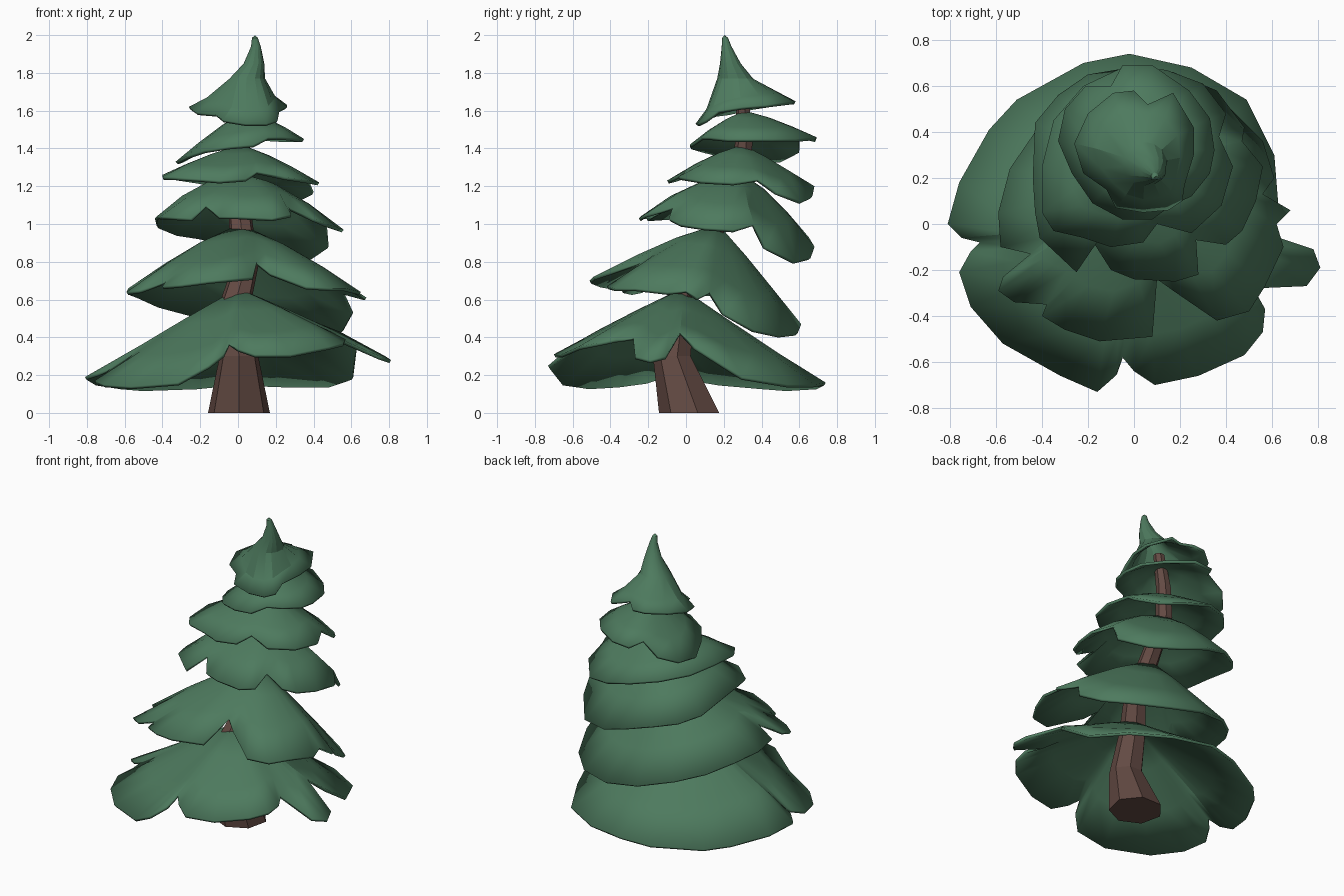
import bpy, bmesh, math
from mathutils import Vector


def material(name, rgb):
    m = bpy.data.materials.new(name)
    m.diffuse_color = (*rgb, 1)
    return m


GREEN = material("needle green", (0.075, 0.195, 0.112))
BROWN = material("bark brown", (0.125, 0.068, 0.056))


def finish(name, bm, mat):
    me = bpy.data.meshes.new(name)
    bm.to_mesh(me)
    bm.free()
    me.materials.append(mat)
    ob = bpy.data.objects.new(name, me)
    bpy.context.collection.objects.link(ob)
    return ob


def bridge(bm, lower, upper):
    n = len(lower)
    for i in range(n):
        j = (i + 1) % n
        bm.faces.new((lower[i], lower[j], upper[j], upper[i]))


def bough(name, apex, rim, bulge=0.02, stem=(), steps=(0.7, 0.38)):
    """Draped skirt: rim points counter-clockwise, softened rings, then a point.
    stem holds (x, y, z, radius) rings between the skirt and the apex."""
    bm = bmesh.new()
    apex = Vector(apex)
    pts = [Vector(p) for p in rim]
    n = len(pts)
    prev = [bm.verts.new(p) for p in pts]
    soft = pts
    base = Vector(stem[0][:3]) if stem else apex
    for t in steps:
        # inner rings even out the notches of the rim
        soft = [(soft[i - 1] + 2 * soft[i] + soft[(i + 1) % n]) / 4 for i in range(n)]
        ring = []
        for p in soft:
            q = base.lerp(p, t)
            q.z += 4 * bulge * t * (1 - t)
            ring.append(bm.verts.new(q))
        bridge(bm, prev, ring)
        prev = ring
    for x, y, z, r in stem:
        ring = []
        for p in soft:
            d = (p - base).xy.normalized() * r
            ring.append(bm.verts.new((x + d.x, y + d.y, z)))
        bridge(bm, prev, ring)
        prev = ring
    tip = bm.verts.new(apex)
    for i in range(n):
        bm.faces.new((prev[i], prev[(i + 1) % n], tip))
    ob = finish(name, bm, GREEN)
    s = ob.modifiers.new("thickness", "SOLIDIFY")
    s.thickness, s.offset = 0.018, -1
    bpy.context.view_layer.objects.active = ob
    ob.select_set(True)
    bpy.ops.object.shade_smooth_by_angle(angle=math.radians(20))
    ob.select_set(False)


# Crooked tapering trunk: x, y, z, radius
bm = bmesh.new()
prev = None
SIDES = 7
for x, y, z, r in [(0.005, 0.025, 0, 0.168), (0.005, -0.07, 0.3, 0.105),
                   (-0.015, -0.03, 0.58, 0.085), (0.04, 0.06, 0.78, 0.07),
                   (0.015, 0.16, 1.0, 0.065), (0.0, 0.29, 1.25, 0.055),
                   (0.02, 0.31, 1.45, 0.048), (0.05, 0.3, 1.68, 0.035)]:
    ring = [bm.verts.new((x + r * math.cos(a), y + r * math.sin(a), z))
            for a in (math.tau * (i + 0.25) / SIDES for i in range(SIDES))]
    if prev:
        bridge(bm, prev, ring)
    else:
        bm.faces.new(ring[::-1])
    prev = ring
bm.faces.new(prev)
finish("trunk", bm, BROWN)

# Boughs from the ground up
bough("bottom_bough", (0, -0.02, 0.66), [
    (0.54, -0.03, 0.43), (0.63, 0.05, 0.35), (0.61, 0.30, 0.19), (0.49, 0.54, 0.15),
    (0.25, 0.68, 0.15), (-0.02, 0.74, 0.16), (-0.22, 0.70, 0.14), (-0.51, 0.54, 0.13),
    (-0.63, 0.41, 0.14), (-0.76, 0.18, 0.16), (-0.81, 0.0, 0.19), (-0.75, -0.06, 0.21),
    (-0.67, -0.08, 0.24), (-0.71, -0.12, 0.2), (-0.76, -0.21, 0.17), (-0.71, -0.36, 0.15),
    (-0.57, -0.52, 0.14), (-0.32, -0.66, 0.16), (-0.16, -0.73, 0.25), (-0.08, -0.66, 0.31),
    (-0.05, -0.58, 0.37), (0.0, -0.64, 0.34), (0.09, -0.70, 0.31), (0.28, -0.66, 0.31),
    (0.48, -0.57, 0.35), (0.56, -0.47, 0.37), (0.57, -0.37, 0.39), (0.52, -0.28, 0.40),
    (0.75, -0.27, 0.30), (0.81, -0.19, 0.28), (0.78, -0.11, 0.30)], 0.01)

bough("second_bough", (0.01, 0.17, 1.0), [
    (0.56, 0.13, 0.64), (0.61, 0.2, 0.53), (0.56, 0.36, 0.44), (0.42, 0.5, 0.41),
    (0.2, 0.59, 0.42), (-0.05, 0.61, 0.47), (-0.28, 0.53, 0.53), (-0.43, 0.4, 0.57),
    (-0.54, 0.24, 0.62), (-0.59, 0.05, 0.64), (-0.58, -0.1, 0.66), (-0.45, -0.13, 0.72),
    (-0.57, -0.23, 0.65), (-0.59, -0.29, 0.64), (-0.52, -0.34, 0.65), (-0.38, -0.35, 0.7),
    (-0.40, -0.40, 0.67), (-0.30, -0.46, 0.68), (-0.15, -0.51, 0.70), (0.08, -0.49, 0.72),
    (0.1, -0.24, 0.80), (0.17, -0.29, 0.74), (0.36, -0.42, 0.67), (0.5, -0.38, 0.66),
    (0.57, -0.27, 0.66), (0.65, -0.1, 0.64), (0.62, 0.0, 0.65), (0.68, 0.06, 0.61)], 0.03)

bough("third_bough", (0.01, 0.29, 1.27), [
    (0.56, 0.25, 0.97), (0.47, 0.36, 1.0), (0.48, 0.42, 0.88), (0.36, 0.58, 0.80),
    (0.17, 0.66, 0.82), (-0.02, 0.68, 0.88), (-0.2, 0.65, 0.93), (-0.33, 0.56, 0.95),
    (-0.43, 0.44, 0.99), (-0.44, 0.2, 1.03), (-0.43, 0.05, 1.04), (-0.41, -0.06, 1.04),
    (-0.25, -0.21, 1.03), (-0.17, -0.09, 1.10), (-0.1, -0.2, 1.04), (0.0, -0.24, 1.04),
    (0.18, -0.25, 1.03), (0.28, -0.22, 1.05), (0.27, -0.07, 1.09), (0.40, -0.09, 1.03),
    (0.47, -0.03, 1.0), (0.53, 0.1, 0.98)], 0.05)

bough("fourth_bough", (0.02, 0.3, 1.42), [
    (0.43, 0.25, 1.22), (0.37, 0.38, 1.24), (0.40, 0.48, 1.17), (0.3, 0.61, 1.12),
    (0.14, 0.67, 1.15), (-0.05, 0.68, 1.2), (-0.22, 0.6, 1.23), (-0.35, 0.45, 1.25),
    (-0.40, 0.25, 1.26), (-0.40, 0.05, 1.25), (-0.35, -0.03, 1.25), (-0.22, -0.06, 1.24),
    (-0.1, -0.1, 1.23), (0.04, -0.08, 1.24), (0.1, 0.0, 1.28), (0.25, -0.04, 1.25),
    (0.38, 0.08, 1.23)], 0.02)

bough("fifth_bough", (0.04, 0.31, 1.6), [
    (0.35, 0.32, 1.45), (0.33, 0.46, 1.45), (0.24, 0.58, 1.45), (0.08, 0.69, 1.46),
    (-0.05, 0.69, 1.45), (-0.1, 0.6, 1.47), (-0.21, 0.6, 1.39), (-0.30, 0.5, 1.34),
    (-0.33, 0.36, 1.33), (-0.27, 0.22, 1.36), (-0.18, 0.09, 1.39), (-0.05, 0.02, 1.41),
    (0.08, 0.02, 1.42), (0.16, 0.08, 1.46), (0.25, 0.12, 1.46), (0.33, 0.22, 1.45)], 0.02)

bough("treetop", (0.09, 0.205, 2.0), [
    (0.26, 0.30, 1.62), (0.26, 0.42, 1.63), (0.17, 0.57, 1.65), (0.06, 0.52, 1.67),
    (0.0, 0.58, 1.65), (-0.09, 0.57, 1.65), (-0.2, 0.48, 1.64), (-0.26, 0.35, 1.62),
    (-0.22, 0.22, 1.59), (-0.12, 0.15, 1.58), (-0.08, 0.07, 1.55), (0.04, 0.05, 1.53),
    (0.15, 0.06, 1.53), (0.21, 0.1, 1.55), (0.22, 0.17, 1.6)], 0.02,
    stem=[(0.05, 0.26, 1.77, 0.095), (0.085, 0.235, 1.85, 0.055), (0.095, 0.215, 1.94, 0.026),
          (0.09, 0.207, 1.985, 0.016)], steps=(0.75,))
